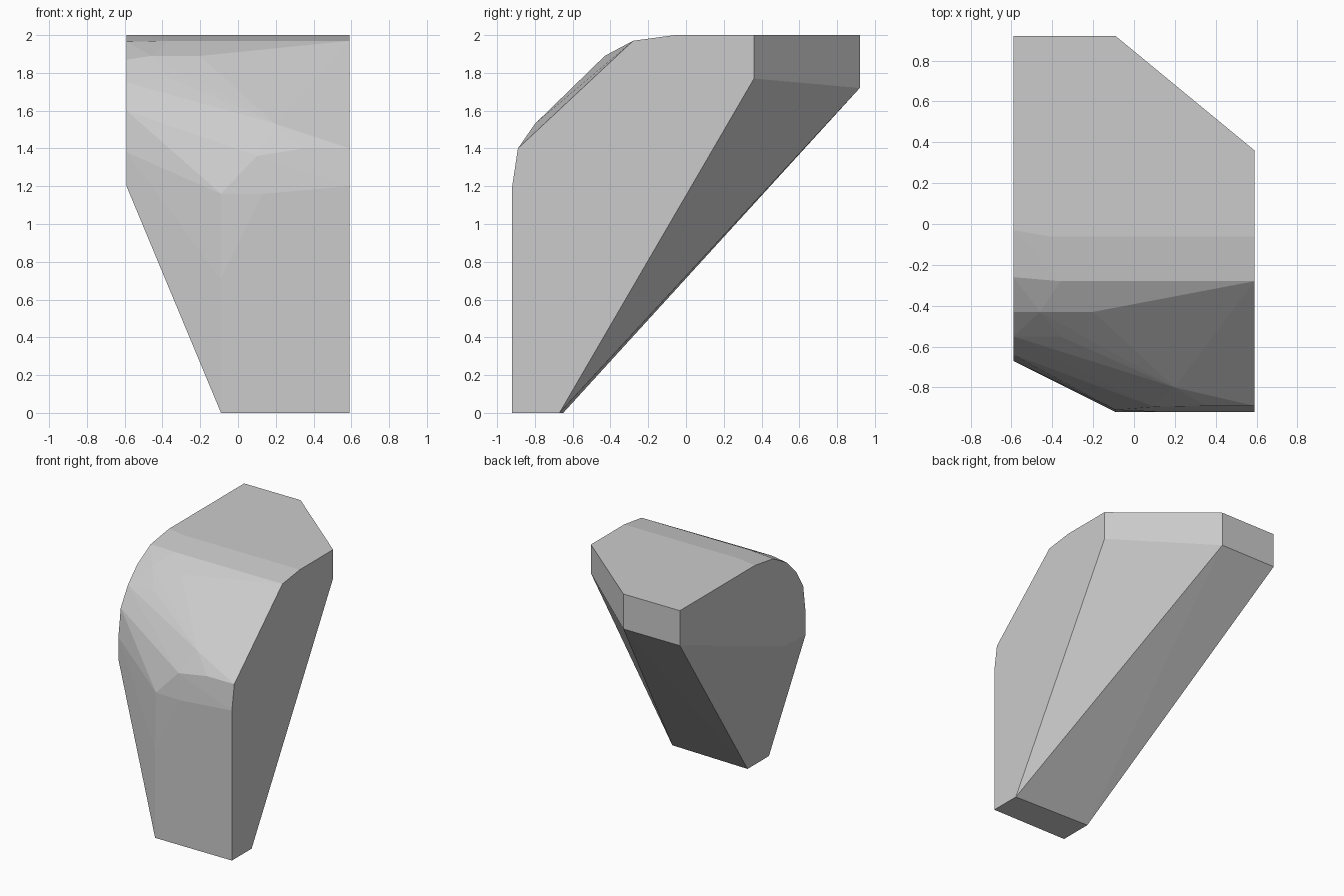
import bpy
import bmesh
from math import radians

default_cube = bpy.data.objects.get("Cube")
if default_cube:
    bpy.data.objects.remove(default_cube, do_unlink=True)


def make_material(name, colour):
    material = bpy.data.materials.new(name)
    material.use_nodes = True
    material.diffuse_color = colour
    shader = next(n for n in material.node_tree.nodes if n.type == "BSDF_PRINCIPLED")
    shader.inputs["Base Color"].default_value = colour
    return material


def section(x, profile):
    """Place a side profile of (y, z) points at one x position."""
    return [(x, y, z) for y, z in profile]


def hull_object(name, points, material):
    """Wrap a convex faceted skin around section points."""
    bm = bmesh.new()
    for point in points:
        bm.verts.new(point)
    result = bmesh.ops.convex_hull(bm, input=bm.verts[:])
    unused = {v for v in result["geom_interior"] + result["geom_unused"]
              if isinstance(v, bmesh.types.BMVert) and v.is_valid}
    bmesh.ops.delete(bm, geom=list(unused), context="VERTS")
    # Merge triangles that lie in one plane into clean flat faces
    bmesh.ops.dissolve_limit(bm, angle_limit=radians(0.5),
                             verts=bm.verts[:], edges=bm.edges[:])
    bmesh.ops.recalc_face_normals(bm, faces=bm.faces[:])
    mesh = bpy.data.meshes.new(name)
    bm.to_mesh(mesh)
    bm.free()
    mesh.materials.append(material)
    obj = bpy.data.objects.new(name, mesh)
    bpy.context.collection.objects.link(obj)
    return obj


half_width, ridge = 0.59, -0.09
front, back, top = -0.92, 0.92, 2.0

# Tall flat side, from the foot up over the shoulder to the rear chamfer
tall_side = section(half_width, [
    (front, 0), (front, 1.2), (-0.89, 1.4), (-0.28, 1.97),
    (-0.06, top), (0.36, top), (0.36, 1.77), (-0.67, 0)])

# Ridge where the side, front and rear slopes meet
middle = section(ridge, [
    (front, 0), (front, 0.71), (-0.91, 1.16),
    (back, top), (back, 1.72), (-0.65, 0)])

# Short rounded side that ends above the foot
short_side = section(-half_width, [
    (-0.67, 1.2), (-0.67, 1.38), (-0.64, 1.6), (-0.55, 1.75), (-0.43, 1.87),
    (-0.26, 1.965), (-0.03, top), (back, top), (back, 1.72), (-0.41, 1.21)])

# Soft facets across the front shoulder
shoulder = [
    (0.13, front, 1.16), (0.1, -0.895, 1.36), (0.35, -0.89, 1.4),
    (0.2, -0.8, 1.53), (-0.36, -0.55, 1.77), (-0.2, -0.43, 1.89),
    (-0.46, -0.43, 1.89), (-0.36, -0.28, 1.97), (-0.42, -0.06, top)]

stone = make_material("light grey", (0.6, 0.6, 0.6, 1))
hull_object("faceted_block", tall_side + middle + short_side + shoulder, stone)
